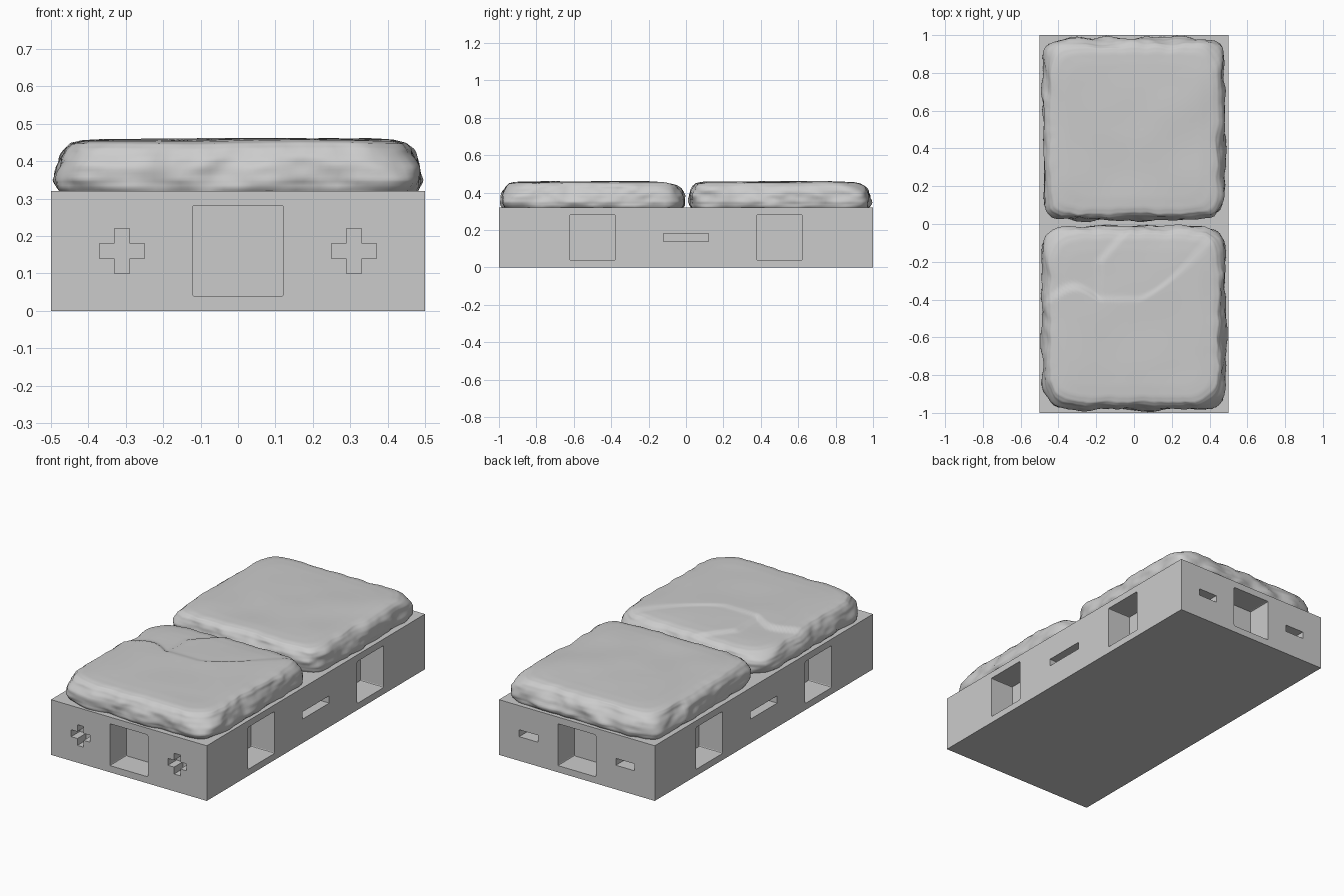
import bpy, bmesh, math
from mathutils import Vector, noise

if "Cube" in bpy.data.objects:
    bpy.data.objects.remove(bpy.data.objects["Cube"])

stone_grey = bpy.data.materials.new("stone grey")
stone_grey.diffuse_color = (0.6, 0.6, 0.6, 1)
stone_grey.use_nodes = True
stone_grey.node_tree.nodes["Principled BSDF"].inputs["Base Color"].default_value = stone_grey.diffuse_color


def make_object(name, bm):
    mesh = bpy.data.meshes.new(name)
    bmesh.ops.recalc_face_normals(bm, faces=bm.faces)
    bm.to_mesh(mesh)
    bm.free()
    obj = bpy.data.objects.new(name, mesh)
    bpy.context.collection.objects.link(obj)
    mesh.materials.append(stone_grey)
    return obj


def box(bm, lo, hi):
    verts = bmesh.ops.create_cube(bm, size=1)["verts"]
    for v in verts:
        v.co = Vector([l + (c + 0.5) * (h - l) for l, h, c in zip(lo, hi, v.co)])
    return verts


def pocket(bm, side, along, width, height, depth, rounding=0):
    """Box cutter through one wall, centred at height 0.16."""
    axis, sign = side
    wall = 0.5 if axis == 0 else 1.0
    a, b = sorted((sign * (wall - depth), sign * (wall + 0.05)))
    lo, hi = [0, 0, 0.16 - height / 2], [0, 0, 0.16 + height / 2]
    lo[axis], hi[axis] = a, b
    lo[1 - axis], hi[1 - axis] = along - width / 2, along + width / 2
    verts = box(bm, lo, hi)
    if rounding:
        edges = {e for v in verts for e in v.link_edges
                 if abs(e.verts[0].co[axis] - e.verts[1].co[axis]) > 0.01}
        bmesh.ops.bevel(bm, geom=list(edges), offset=rounding, segments=2,
                        profile=0.5, affect='EDGES')


# base block
bm = bmesh.new()
box(bm, (-0.5, -1, 0), (0.5, 1, 0.32))
base = make_object("base_block", bm)

# connector pockets in the four walls
bm = bmesh.new()
for sign in (-1, 1):
    end, long_side = (1, sign), (0, sign)
    pocket(bm, end, 0, 0.243, 0.243, 0.15, 0.006)
    pocket(bm, long_side, 0, 0.243, 0.042, 0.10)
    for m in (-1, 1):
        pocket(bm, long_side, m * 0.5, 0.243, 0.243, 0.15, 0.006)
        pocket(bm, end, m * 0.31, 0.12, 0.04, 0.08)
        if sign < 0:  # upright bar makes a plus on the front
            pocket(bm, end, m * 0.31, 0.04, 0.12, 0.08)
cutter = make_object("pocket_cutter", bm)
cutter.hide_render = True
cut = base.modifiers.new("pockets", 'BOOLEAN')
cut.operation, cut.solver, cut.object = 'DIFFERENCE', 'EXACT', cutter
cut.use_self = True
bpy.context.view_layer.objects.active = base
bpy.ops.object.modifier_apply(modifier=cut.name)
bpy.data.objects.remove(cutter)


def smooth(a, b, t):
    t = min(1, max(0, (t - a) / (b - a)))
    return t * t * (3 - 2 * t)


def chipped(x, y):
    """Shallow split ledges on the front slab, as a height drop."""
    edge = -0.40 + 0.05 * math.sin(x * 14 + 6)
    left = smooth(0, 0.035, y - edge) * smooth(0, 0.03, -0.17 + 0.9 * max(0, y + 0.2) - x)
    right = smooth(0, 0.03, y + 0.41 - 1.2 * max(0, x - 0.02) ** 1.4)
    right *= smooth(0, 0.03, x + 0.2 - 0.9 * max(0, y + 0.2))
    return 0.018 * left + 0.007 * right


# (inset from the outline, height) from the foot of a slab to its middle
PROFILE = [(0.02, 0.305), (0.005, 0.33), (0.0, 0.35), (0.004, 0.385), (0.012, 0.41),
           (0.025, 0.433), (0.042, 0.448), (0.07, 0.455), (0.13, 0.458), (0.47, 0.460)]


def slab(name, cx, cy, hx, hy, lean, seed, drop):
    bm = bmesh.new()
    count, rings = 160, []
    samples = []
    for (d0, z0), (d1, z1) in zip(PROFILE, PROFILE[1:]):
        steps = 22 if d1 > 0.3 else 4
        samples += [(d0 + (d1 - d0) * i / steps, z0 + (z1 - z0) * i / steps)
                    for i in range(steps)]
    for d, z in samples:
        ring = []
        up = smooth(0.33, 0.46, z)
        side = 1 - smooth(0.03, 0.12, d)
        for i in range(count):
            t = 2 * math.pi * i / count
            c, s = math.cos(t), math.sin(t)
            r = (abs(c) ** 9 + abs(s) ** 9) ** (-1 / 9)
            p = Vector((c * r * 4 + seed, s * r * 4, z * 13))
            bump = 0.016 * noise.noise(p) + 0.007 * noise.noise(p * 2.3)
            k = 1 - d / 0.485 + side * bump / 0.485
            x = cx + hx * r * c * k + lean[0] * up
            y = cy + hy * r * s * k + lean[1] * up * (1 - d)
            h = z + up * 0.005 * noise.noise(Vector((x * 4, y * 4, seed)))
            h -= up * drop(x, y)
            x = max(-0.498, min(0.498, x))
            y = max(-0.996, min(0.996, y))
            ring.append(bm.verts.new((x, y, h)))
        rings.append(ring)
    for a, b in zip(rings, rings[1:]):
        for i in range(count):
            j = (i + 1) % count
            bm.faces.new((a[i], a[j], b[j], b[i]))
    bm.faces.new(rings[-1])
    bm.faces.new(rings[0][::-1])
    obj = make_object(name, bm)
    bpy.ops.object.select_all(action='DESELECT')
    obj.select_set(True)
    bpy.context.view_layer.objects.active = obj
    bpy.ops.object.shade_smooth_by_angle(angle=math.radians(50))


# paving slabs
slab("back_paving_slab", 0.0, 0.505, 0.482, 0.482, (0, -0.012), 3.1, lambda x, y: 0)
slab("front_paving_slab", 0.0, -0.497, 0.485, 0.488, (0, 0), 11.7, chipped)
